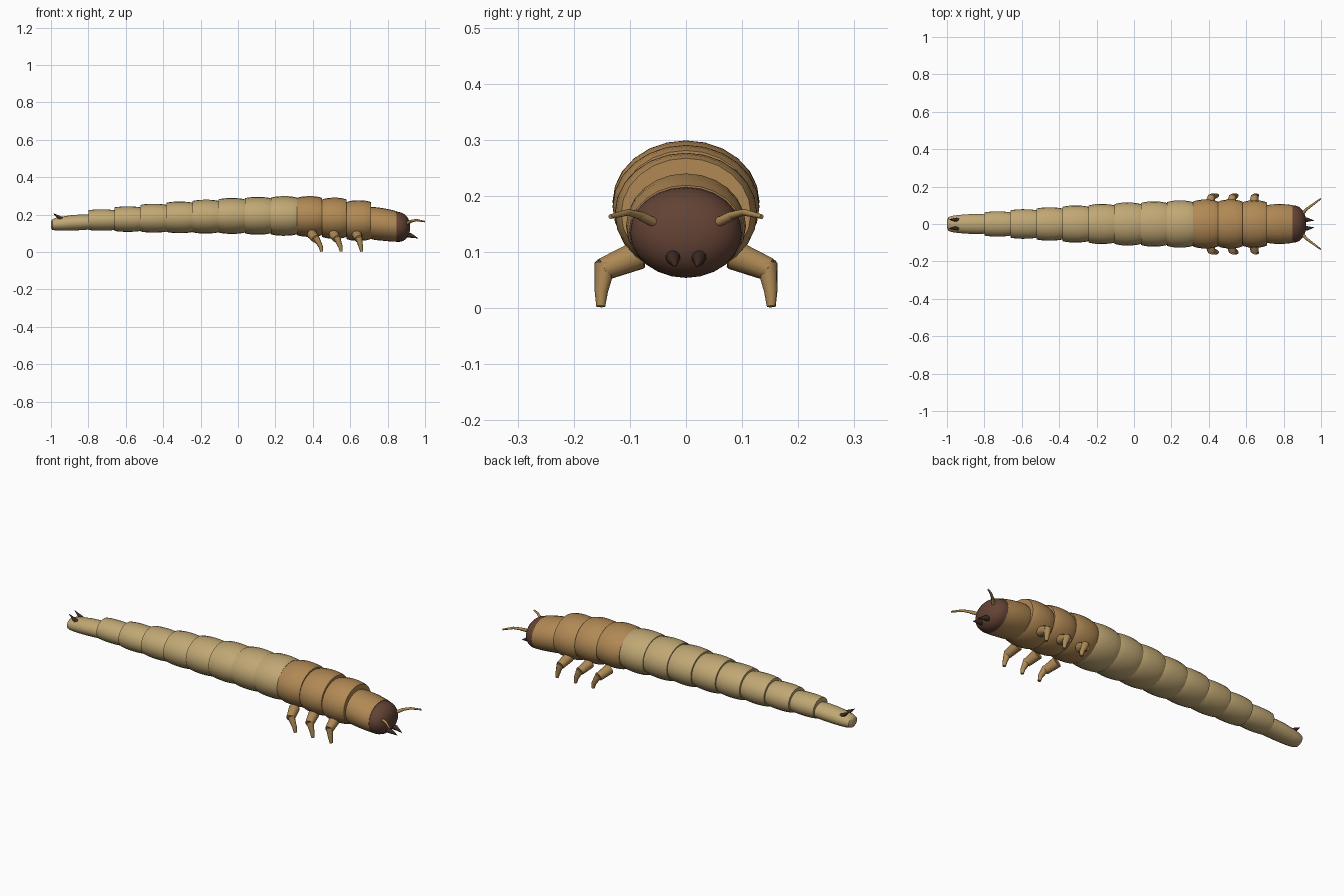
import bpy, bmesh, math
from mathutils import Vector

if "Cube" in bpy.data.objects:
    bpy.data.objects.remove(bpy.data.objects["Cube"])


def material(name, rgb):
    m = bpy.data.materials.new(name)
    m.diffuse_color = (*rgb, 1)
    m.use_nodes = True
    m.node_tree.nodes["Principled BSDF"].inputs["Base Color"].default_value = m.diffuse_color
    return m


PALE = material("pale tan", (0.53, 0.39, 0.175))
AMBER = material("amber brown", (0.44, 0.25, 0.09))
LEG = material("leg tan", (0.42, 0.25, 0.09))
HEAD = material("head brown", (0.125, 0.055, 0.035))
DARK = material("dark horn", (0.05, 0.024, 0.018))
SIDES = 24


def finish(name, bm, mat, angle=35):
    bmesh.ops.recalc_face_normals(bm, faces=bm.faces)
    me = bpy.data.meshes.new(name)
    bm.to_mesh(me)
    bm.free()
    ob = bpy.data.objects.new(name, me)
    bpy.context.collection.objects.link(ob)
    me.materials.append(mat)
    bpy.ops.object.select_all(action='DESELECT')
    ob.select_set(True)
    bpy.context.view_layer.objects.active = ob
    bpy.ops.object.shade_smooth_by_angle(angle=math.radians(angle))
    return ob


def skin(bm, loops):
    """Bridge a list of vertex loops and cap both ends."""
    n = len(loops[0])
    for a, b in zip(loops, loops[1:]):
        for i in range(n):
            j = (i + 1) % n
            bm.faces.new((a[i], a[j], b[j], b[i]))
    bm.faces.new(loops[0])
    bm.faces.new(loops[-1])


def loft(name, rings, mat, angle=35):
    """rings: (x, centre z, half width, half height)."""
    bm = bmesh.new()
    loops = []
    for x, cz, ry, rz in rings:
        loops.append([bm.verts.new((x, ry * math.sin(2 * math.pi * i / SIDES),
                                    cz + rz * math.cos(2 * math.pi * i / SIDES)))
                      for i in range(SIDES)])
    skin(bm, loops)
    return finish(name, bm, mat, angle)


def limb(name, points, mat, n=10, angle=40):
    """Tapered tube through (x, y, z, radius) points."""
    bm = bmesh.new()
    ps = [Vector(p[:3]) for p in points]
    loops = []
    for k, p in enumerate(ps):
        d = (ps[min(k + 1, len(ps) - 1)] - ps[max(k - 1, 0)]).normalized()
        u = d.cross(Vector((0.9, 0.1, 0.43))).normalized()
        v = d.cross(u)
        loops.append([bm.verts.new(p + points[k][3] * (u * math.cos(2 * math.pi * i / n)
                                                       + v * math.sin(2 * math.pi * i / n)))
                      for i in range(n)])
    skin(bm, loops)
    return finish(name, bm, mat, angle)


def pair(name, points, mat, n=10):
    for side, s in (("left", 1), ("right", -1)):
        limb(side + "_" + name, [(x, s * y, z, r) for x, y, z, r in points], mat, n)


def barrel(x0, x1, ry, top, bottom, pinch):
    """Rings of one bulging body segment."""
    cz, rz = (top + bottom) / 2, (top - bottom) / 2
    out = []
    for t in (0, 0.1, 0.25, 0.45, 0.65, 0.82, 0.93, 1):
        k = 1 - pinch * abs(2 * t - 1) ** 2.5
        out.append((x0 + (x1 - x0) * t, cz, ry * k, rz * k))
    return out


# abdomen: rounded tail followed by eight segments
abdomen = [(-1.0, 0.146, 0.022, 0.018), (-0.993, 0.147, 0.036, 0.028), (-0.975, 0.149, 0.043, 0.034),
           (-0.94, 0.152, 0.048, 0.038), (-0.89, 0.156, 0.052, 0.041),
           (-0.84, 0.159, 0.053, 0.042), (-0.80, 0.160, 0.052, 0.040)]
sizes = [(0.067, 0.228, 0.114), (0.079, 0.244, 0.108), (0.089, 0.258, 0.104),
         (0.099, 0.270, 0.101), (0.107, 0.280, 0.099), (0.115, 0.289, 0.097),
         (0.121, 0.295, 0.093), (0.126, 0.299, 0.087)]
for i, (ry, top, bottom) in enumerate(sizes):
    x = -0.80 + i * 0.1394
    abdomen += barrel(x, x + 0.1394, ry, top, bottom, 0.075)
loft("abdomen", abdomen, PALE)

# thorax: three leg-bearing segments and a sloping front shield
thorax = (barrel(0.315, 0.45, 0.131, 0.299, 0.081, 0.09)
          + barrel(0.45, 0.58, 0.131, 0.291, 0.071, 0.09)
          + barrel(0.58, 0.71, 0.127, 0.277, 0.060, 0.09))
thorax += [(0.71, 0.155, 0.100, 0.085), (0.735, 0.152, 0.105, 0.088), (0.78, 0.147, 0.107, 0.087),
           (0.82, 0.141, 0.105, 0.085), (0.848, 0.137, 0.101, 0.082)]
loft("thorax", thorax, AMBER)

# head: blunt dome
dome = []
for i in range(10):
    a = math.radians(88) * i / 9
    k = math.cos(a) ** 0.85
    dome.append((0.847 + 0.073 * math.sin(a) ** 0.9, 0.135 - 0.004 * math.sin(a), 0.100 * k, 0.081 * k))
loft("head", dome, HEAD, 60)

# antennae: stout base joint, then slim shaft
pair("antenna_base", [(0.89, 0.045, 0.147, 0.009), (0.925, 0.082, 0.165, 0.008)], LEG)
pair("antenna_tip", [(0.92, 0.077, 0.164, 0.0075), (0.955, 0.103, 0.171, 0.006),
                     (0.998, 0.135, 0.163, 0.004)], LEG)

# jaws and tail spines
pair("jaw", [(0.89, 0.023, 0.094, 0.015), (0.925, 0.023, 0.088, 0.012), (0.962, 0.019, 0.074, 0.001)], DARK)
pair("tail_spine", [(-0.935, 0.022, 0.172, 0.013), (-0.96, 0.023, 0.187, 0.009),
                    (-0.988, 0.024, 0.207, 0.001)], DARK)

# three pairs of jointed legs
for label, hip, foot in (("hind", 0.395, 0.447), ("middle", 0.512, 0.552), ("front", 0.635, 0.661)):
    knee = hip + (foot - hip) * 0.4
    pair(label + "_upper_leg", [(hip, 0.085, 0.095, 0.027), (knee, 0.148, 0.069, 0.021)], LEG)
    pair(label + "_lower_leg", [(knee, 0.144, 0.078, 0.019), (foot - 0.005, 0.151, 0.03, 0.012),
                                (foot, 0.152, 0.003, 0.008)], LEG)
